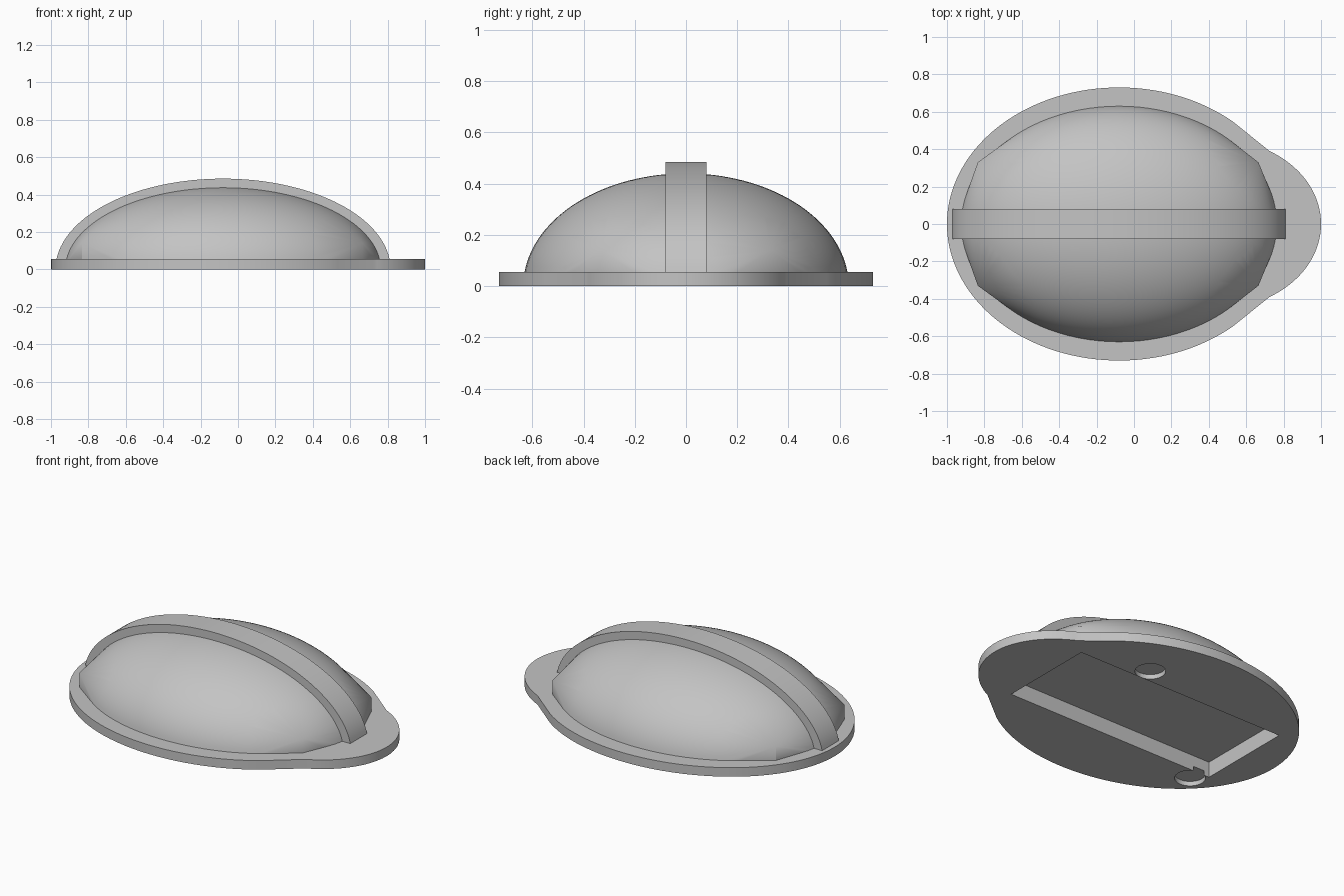
import bpy, bmesh
from math import sin, cos, pi, asin, radians, sqrt

cube = bpy.data.objects.get("Cube")
if cube:
    bpy.data.objects.remove(cube, do_unlink=True)

grey = bpy.data.materials.new("plain grey")
grey.use_nodes = True
colour = (0.55, 0.55, 0.55, 1)
grey.diffuse_color = colour
grey.node_tree.nodes["Principled BSDF"].inputs["Base Color"].default_value = colour

CX = -0.08          # centre of the shell along x
PLATE_TOP = 0.055


def make_object(name, bm):
    bmesh.ops.recalc_face_normals(bm, faces=bm.faces)
    mesh = bpy.data.meshes.new(name)
    bm.to_mesh(mesh)
    bm.free()
    mesh.materials.append(grey)
    obj = bpy.data.objects.new(name, mesh)
    bpy.context.collection.objects.link(obj)
    return obj


def extrude(name, points, offset):
    """Closed outline pushed along an offset into a solid."""
    bm = bmesh.new()
    face = bm.faces.new([bm.verts.new(p) for p in points])
    out = bmesh.ops.extrude_face_region(bm, geom=[face])
    verts = [g for g in out["geom"] if isinstance(g, bmesh.types.BMVert)]
    bmesh.ops.translate(bm, verts=verts, vec=offset)
    return make_object(name, bm)


def finish(obj, cutters=()):
    """Cut the recesses, then smooth the round faces."""
    bpy.ops.object.select_all(action="DESELECT")
    bpy.context.view_layer.objects.active = obj
    obj.select_set(True)
    for cutter in cutters:
        mod = obj.modifiers.new("cut", "BOOLEAN")
        mod.object = cutter
        mod.solver = "EXACT"
        bpy.ops.object.modifier_apply(modifier=mod.name)
    bpy.ops.object.shade_smooth_by_angle(angle=radians(30))


# Base plate: a broad oval with a narrower nose towards +x
def ellipse_y(x, cx, a, b):
    return b * sqrt(max(0, 1 - ((x - cx) / a) ** 2))


half = []
for i in range(25):                      # nose
    x = 0.45 + 0.55 * cos(i / 24 * radians(60))
    half.append((x, ellipse_y(x, 0.45, 0.55, 0.45)))
start = asin((0.53 - CX) / 0.92)
for i in range(49):                      # main oval
    t = pi / 2 - start + (pi / 2 + start) * i / 48
    half.append((CX + 0.92 * cos(t), 0.73 * sin(t)))
outline = half + [(x, -y) for x, y in half[-2:0:-1]]
base_plate = extrude("base_plate", [(x, y, 0) for x, y in outline], (0, 0, PLATE_TOP))

# Domed shell: half ellipsoid stretched over the four corners of an inner box
bm = bmesh.new()
low = asin(PLATE_TOP / 0.44)
for j in range(32):
    lat = low + (pi / 2 - low) * j / 32
    for i in range(96):
        lon = 2 * pi * i / 96
        bm.verts.new((CX + 0.85 * cos(lat) * cos(lon),
                      0.635 * cos(lat) * sin(lon), 0.44 * sin(lat)))
bm.verts.new((CX, 0, 0.44))
for x in (-0.835, 0.665):
    for y in (-0.33, 0.33):
        for z in (PLATE_TOP, 0.14):
            bm.verts.new((x, y, z))
hull = bmesh.ops.convex_hull(bm, input=bm.verts)
spare = {g for g in hull["geom_interior"] + hull["geom_unused"]
         if isinstance(g, bmesh.types.BMVert)}
bmesh.ops.delete(bm, geom=list(spare), context="VERTS")
bmesh.ops.dissolve_limit(bm, angle_limit=0.001, verts=bm.verts, edges=bm.edges)
dome_shell = make_object("dome_shell", bm)


# Raised band arching over the middle of the shell
def arc(a, c):
    t0 = asin(PLATE_TOP / c)
    return [(CX + a * cos(t), -0.08, c * sin(t))
            for t in [t0 + (pi - 2 * t0) * i / 64 for i in range(65)]]


centre_band = extrude("centre_band", arc(0.896, 0.485) + arc(0.81, 0.42)[::-1],
                      (0, 0.16, 0))

# Underside recesses: one box bay and two shallow round sockets
bay_cutter = extrude("bay_cutter", [(-0.79, -0.3, -0.1), (0.63, -0.3, -0.1),
                                    (0.63, 0.3, -0.1), (-0.79, 0.3, -0.1)],
                     (0, 0, 0.195))
sockets = []
for name, x, y in (("rear_socket_cutter", 0.206, 0.385),
                   ("front_socket_cutter", -0.717, -0.375)):
    ring = [(x + 0.085 * cos(2 * pi * i / 32), y + 0.085 * sin(2 * pi * i / 32), -0.1)
            for i in range(32)]
    sockets.append(extrude(name, ring, (0, 0, 0.128)))

finish(base_plate, [bay_cutter] + sockets)
finish(dome_shell, [bay_cutter])
finish(centre_band)

for cutter in [bay_cutter] + sockets:
    bpy.data.objects.remove(cutter, do_unlink=True)
